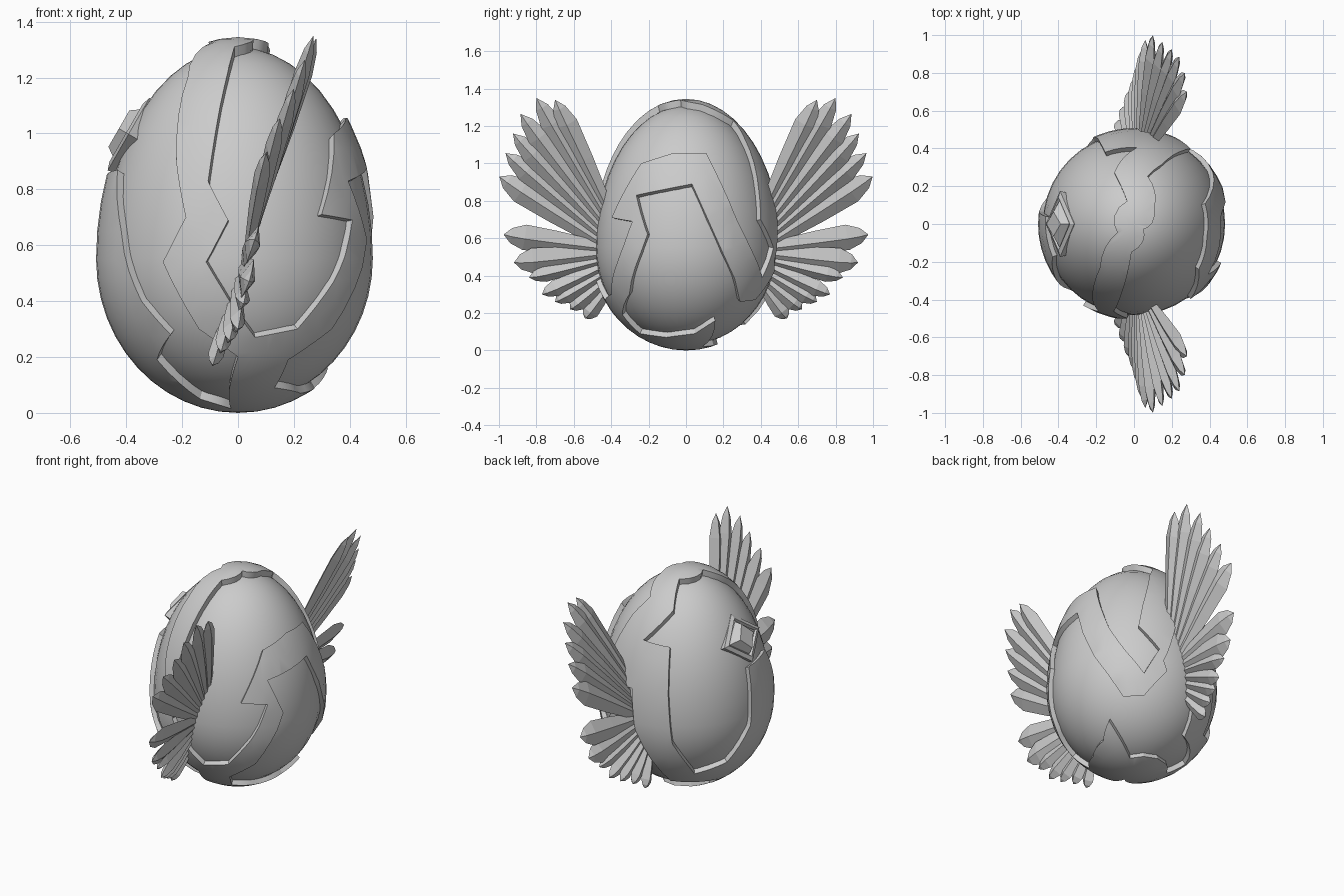
import bpy, bmesh
from math import sin, cos, acos, radians, degrees
from mathutils import Vector, Matrix
from mathutils.geometry import delaunay_2d_cdt

if "Cube" in bpy.data.objects:
    bpy.data.objects.remove(bpy.data.objects["Cube"])

MID = Vector((0, 0, 0.6))


def egg(a, u, s=1.0):
    """Point on the egg: azimuth a, polar angle u from the top (degrees)."""
    a, u = radians(a), radians(u)
    h = 0.795 if cos(u) > 0 else 0.55
    p = Vector((0.508 * sin(u) * cos(a), 0.508 * sin(u) * sin(a), 0.55 + h * cos(u)))
    return MID + (p - MID) * s


def polar(z):
    c = (z - 0.55) / (0.795 if z > 0.55 else 0.55)
    return degrees(acos(max(-1, min(1, c))))


def to_object(bm, name, smooth=False):
    bmesh.ops.recalc_face_normals(bm, faces=bm.faces)
    me = bpy.data.meshes.new(name)
    bm.to_mesh(me)
    bm.free()
    ob = bpy.data.objects.new(name, me)
    bpy.context.collection.objects.link(ob)
    if smooth:
        bpy.ops.object.select_all(action='DESELECT')
        ob.select_set(True)
        bpy.context.view_layer.objects.active = ob
        bpy.ops.object.shade_smooth_by_angle(angle=radians(30))
    return ob


def inside(p, loop):
    hit = False
    for a, b in zip(loop, loop[1:] + loop[:1]):
        if (a.y > p.y) != (b.y > p.y) and p.x < a.x + (p.y - a.y) / (b.y - a.y) * (b.x - a.x):
            hit = not hit
    return hit


# inner egg
bm = bmesh.new()
bmesh.ops.create_uvsphere(bm, u_segments=40, v_segments=24, radius=1)
for v in bm.verts:
    n = v.co.normalized()
    r = n.xy.length
    u = degrees(acos(max(-1, min(1, n.z))))
    p = egg(0, u, 0.95)
    v.co = (p.x * n.x / r, p.x * n.y / r, p.z) if r > 1e-5 else p
to_object(bm, "inner_egg", True)

# outlines (azimuth, height) of the areas left open between the raised shell bands
front_side = [(-95, 1.31), (-100, 1.1), (-103, .83), (-94, .69), (-103, .54), (-90, .35),
              (-82, .27), (-62, .30), (-47, .47), (-35, .69), (-53, .71), (-35, 1.0),
              (-10, 1.055), (16, 1.055), (33, .70), (57, .39), (67, .55), (53, .70),
              (56, .85), (65, 1.13), (74, 1.23), (39, 1.315), (-30, 1.34)]
right_side = [(-62, .09), (-62, .19), (-42, .30), (-24, .62), (-34, .83), (4, .89),
              (42, .26), (58, .27), (73, .42), (70, .48), (80, .75), (86, .75), (90, .50),
              (110, .14), (160, .12), (165, .05), (40, .02), (26, .16), (10, .09), (-25, .07)]
left_side = [(107, 1.32), (207, 1.33), (232, 1.2), (241, .9), (248, .7), (238, .54),
             (252, .30), (270, .2), (263, .08), (258, .015), (230, .05), (221, .19),
             (237, .28), (225, .40), (214, .65), (202, .87), (175, .85), (172, .5),
             (157, .28), (132, .22), (116, .45), (113, .75), (112, 1.02), (88, 1.03),
             (111, 1.2)]
loops = [[Vector((a + s, polar(z))) for a, z in l]
         for l in (front_side, right_side, left_side) for s in (-360, 0, 360)]

# unrolled grid cut along the outlines, open areas dropped, then wrapped on the egg
pts = [Vector((-120 + 7.5 * i, 7.5 * j)) for i in range(54) for j in range(25)]
edges = []
for l in loops:
    base = len(pts)
    dense = [a.lerp(b, k / 4) for a, b in zip(l, l[1:] + l[:1]) for k in range(4)]
    pts += dense
    edges += [(base + i, base + (i + 1) % len(dense)) for i in range(len(dense))]
verts, _, faces, *_ = delaunay_2d_cdt(pts, edges, [], 0, 1e-4)
bm = bmesh.new()
bv = [bm.verts.new((v.x, v.y, 0)) for v in verts]
for f in faces:
    c = sum((verts[i] for i in f), Vector((0, 0))) / len(f)
    if not any(inside(c, l) for l in loops):
        bm.faces.new([bv[i] for i in f])
for x, sgn in ((-112.5, -1), (247.5, 1)):
    bmesh.ops.bisect_plane(bm, geom=bm.verts[:] + bm.edges[:] + bm.faces[:], dist=1e-3,
                           plane_co=(x, 0, 0), plane_no=(sgn, 0, 0), clear_outer=True)
bmesh.ops.delete(bm, geom=[v for v in bm.verts if not v.link_faces], context='VERTS')
for v in bm.verts:
    v.co = egg(v.co.x, v.co.y)
bmesh.ops.remove_doubles(bm, verts=bm.verts, dist=5e-4)
ext = bmesh.ops.extrude_face_region(bm, geom=bm.faces[:], use_keep_orig=True)
for g in ext['geom']:
    if isinstance(g, bmesh.types.BMVert):
        g.co = MID + (g.co - MID) * 0.93
to_object(bm, "cracked_shell_bands", True)

# diamond setting and cut gem on the -x face
tilt = Vector((-0.866, 0, 0.5))
up = Vector((0.5, 0, 0.866))
frame = Matrix((up.cross(tilt), up, tilt)).transposed().to_4x4()


def diamond(name, profile):
    """Stack of diamond rings: (half width, half height, level)."""
    bm = bmesh.new()
    rings = [[bm.verts.new((w * x, h * y, lv)) for x, y in ((1, 0), (0, 1), (-1, 0), (0, -1))]
             for w, h, lv in profile]
    for r, q in zip(rings, rings[1:]):
        for i in range(4):
            bm.faces.new((r[i], r[(i + 1) % 4], q[(i + 1) % 4], q[i]))
    bm.faces.new(rings[0])
    bm.faces.new(rings[-1])
    to_object(bm, name).matrix_world = Matrix.Translation((-0.37, 0, 0.985)) @ frame


diamond("gem_setting", [(.15, .13, -.08), (.175, .15, .025), (.14, .12, .035), (.125, .105, .02)])
diamond("gem", [(.125, .105, 0), (.12, .10, .03), (.065, .075, .065)])

# feathers: tips in a fan, roots along the egg side
tips = [(.28, .70, 1.34), (.27, .80, 1.35), (.24, .885, 1.265), (.20, .925, 1.16),
        (.15, .965, 1.055), (.10, .998, .93), (.06, .975, .62), (.04, .92, .47),
        (.02, .84, .39), (0, .77, .30), (-.03, .70, .26), (-.06, .62, .22), (-.09, .54, .17)]


def wing(name, sgn):
    bm = bmesh.new()
    for i, t in enumerate(tips):
        f = i / (len(tips) - 1)
        tip = Vector(t)
        root = Vector((.09 - .13 * f, .42 + .2 * f * (1 - f) - .01 * f, .76 - .42 * f))
        d = tip - root
        w = d.normalized().cross(Vector((.95, 0, -.31))).normalized()
        n = w.cross(d).normalized()
        half = .06 if i < 5 else .072 if i < 8 else .046
        rings = []
        for k, s, th in ((0, .5, .014), (.45, .85, .026), (.78, 1, .028), (.92, .6, .018)):
            c = root + d * k
            rings.append([bm.verts.new(c + o) for o in
                          (w * half * s, n * th, -w * half * s, -n * th)])
        end = bm.verts.new(tip)
        for r, q in zip(rings, rings[1:]):
            for j in range(4):
                bm.faces.new((r[j], r[(j + 1) % 4], q[(j + 1) % 4], q[j]))
        for j in range(4):
            bm.faces.new((rings[-1][j], rings[-1][(j + 1) % 4], end))
        bm.faces.new(rings[0])
    for v in bm.verts:
        v.co.y *= sgn
    to_object(bm, name)


wing("back_wing", 1)
wing("front_wing", -1)
